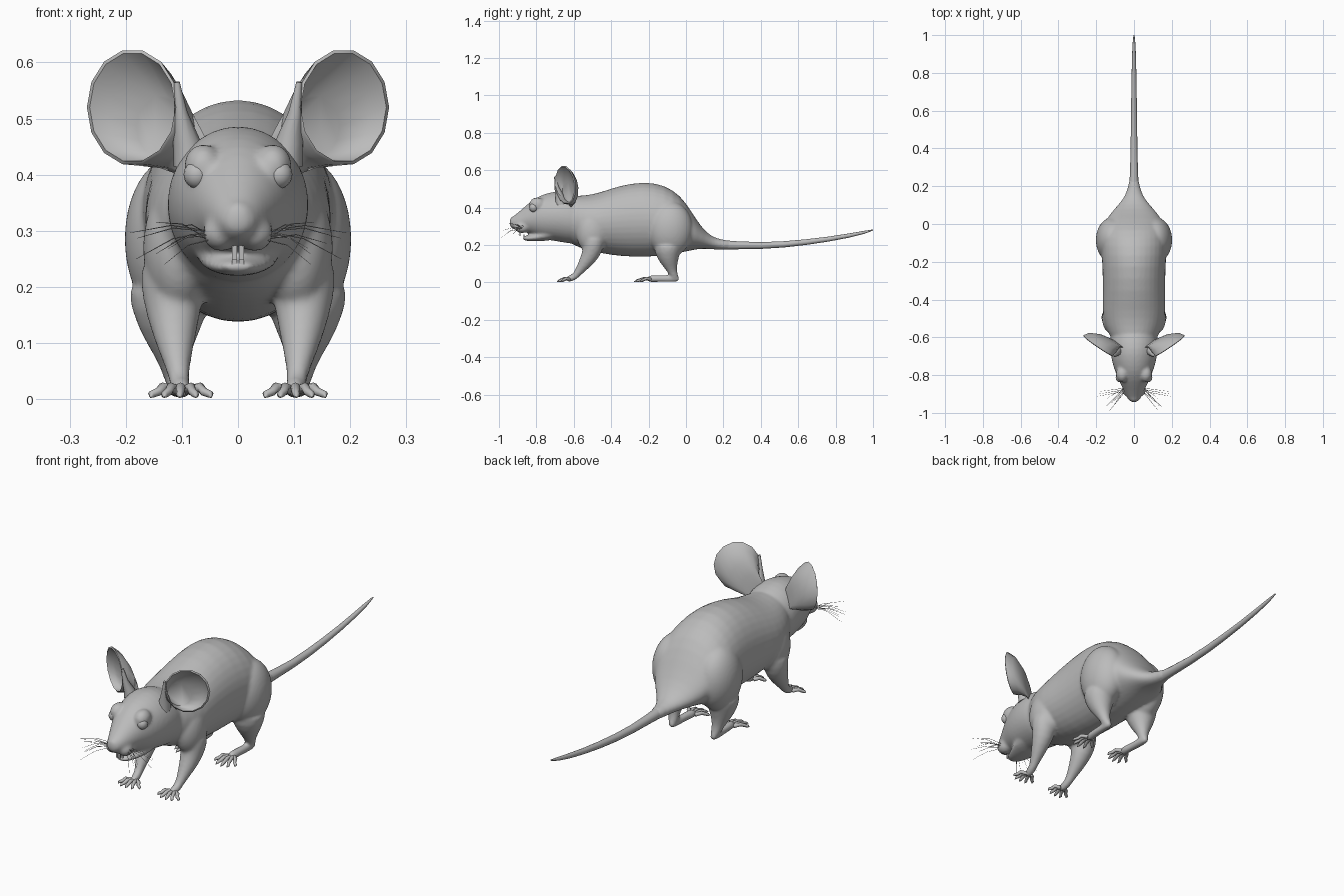
import bpy, bmesh, math, random
from mathutils import Vector

if "Cube" in bpy.data.objects:
    bpy.data.objects.remove(bpy.data.objects["Cube"])

random.seed(4)
grey = bpy.data.materials.new("grey")
grey.diffuse_color = (0.5, 0.5, 0.5, 1)
grey.use_nodes = True
grey.node_tree.nodes["Principled BSDF"].inputs["Base Color"].default_value = grey.diffuse_color


def loft(bm, rings):
    """Closed skin through a list of rings, capped at both ends."""
    rows = [[bm.verts.new(p) for p in ring] for ring in rings]
    n = len(rows[0])
    for a, b in zip(rows, rows[1:]):
        for i in range(n):
            j = (i + 1) % n
            bm.faces.new((a[i], a[j], b[j], b[i]))
    bm.faces.new(rows[0][::-1])
    bm.faces.new(rows[-1])


def oval(c, u, v, n):
    """Ring of n points around c with half axes u and v."""
    return [c + u * math.cos(math.tau * i / n) + v * math.sin(math.tau * i / n)
            for i in range(n)]


def sections(bm, rows, n=18):
    """Loft along y from rows of (y, bottom, top, half width)."""
    loft(bm, [oval(Vector((0, y, (b + t) / 2)), Vector((w, 0, 0)),
                   Vector((0, 0, (t - b) / 2)), n) for y, b, t, w in rows])


def tube(bm, path, n=12):
    """Tapered tube along rows of (x, y, z, radius)."""
    pts = [Vector(p[:3]) for p in path]
    rings = []
    for i, p in enumerate(pts):
        d = (pts[min(i + 1, len(pts) - 1)] - pts[max(i - 1, 0)]).normalized()
        side = Vector((1, 0, 0)) if abs(d.x) < 0.8 else Vector((0, 1, 0))
        u = (side - d * side.dot(d)).normalized()
        rings.append(oval(p, u * path[i][3], d.cross(u) * path[i][3], n))
    loft(bm, rings)


def ball(bm, c, r, seg=20):
    """Ellipsoid at c with radii r."""
    vs = bmesh.ops.create_uvsphere(bm, u_segments=seg, v_segments=seg // 2, radius=1)["verts"]
    for v in vs:
        v.co = Vector(c) + Vector((v.co.x * r[0], v.co.y * r[1], v.co.z * r[2]))


def finish(name, bm, smooth=True):
    bmesh.ops.recalc_face_normals(bm, faces=bm.faces)
    me = bpy.data.meshes.new(name)
    bm.to_mesh(me)
    bm.free()
    me.materials.append(grey)
    ob = bpy.data.objects.new(name, me)
    bpy.context.collection.objects.link(ob)
    if smooth:
        bpy.ops.object.select_all(action='DESELECT')
        ob.select_set(True)
        bpy.context.view_layer.objects.active = ob
        bpy.ops.object.shade_smooth_by_angle(angle=math.radians(50))
    return ob


# Body: torso, head, jaw and limbs fused into one skin
bm = bmesh.new()
sections(bm, [(-.66, .24, .45, .08), (-.61, .20, .465, .122), (-.54, .172, .466, .158),
              (-.46, .154, .482, .171), (-.36, .136, .52, .167), (-.22, .131, .545, .17),
              (-.11, .14, .522, .178), (-.03, .155, .468, .172), (.03, .17, .38, .148),
              (.08, .18, .298, .105), (.13, .177, .25, .06), (.18, .174, .229, .034),
              (.26, .175, .222, .023)])
sections(bm, [(-.945, .302, .335, .018), (-.925, .283, .352, .036), (-.88, .268, .389, .056),
              (-.83, .262, .436, .08), (-.78, .232, .467, .103), (-.72, .222, .486, .121),
              (-.66, .212, .492, .129), (-.60, .20, .475, .128), (-.52, .22, .44, .11)])
sections(bm, [(-.876, .23, .242, .016), (-.86, .222, .249, .034), (-.82, .218, .254, .05),
              (-.76, .22, .28, .075), (-.68, .23, .30, .08)])
ball(bm, (0, -.916, .328), (.032, .028, .027))
for s in (-1, 1):
    # brow ridge, cheek, shoulder and thigh
    ball(bm, (s * .062, -.795, .415), (.035, .045, .04))
    ball(bm, (s * .03, -.875, .295), (.034, .042, .032))
    ball(bm, (s * .105, -.50, .27), (.066, .09, .12))
    ball(bm, (s * .112, -.085, .285), (.093, .125, .15))
    # front leg
    tube(bm, [(s * .115, -.49, .26, .062), (s * .117, -.495, .20, .06),
              (s * .115, -.508, .15, .05), (s * .112, -.542, .10, .036),
              (s * .107, -.575, .055, .022), (s * .104, -.597, .028, .019),
              (s * .101, -.625, .019, .019), (s * .10, -.642, .015, .014)])
    # hind leg and long sole
    tube(bm, [(s * .12, -.095, .22, .085), (s * .122, -.10, .16, .073),
              (s * .12, -.088, .11, .05), (s * .115, -.076, .07, .029),
              (s * .11, -.064, .035, .022), (s * .108, -.05, .02, .019)])
    tube(bm, [(s * .108, -.032, .018, .014), (s * .108, -.07, .02, .02),
              (s * .105, -.13, .02, .018), (s * .10, -.185, .02, .021),
              (s * .10, -.21, .016, .015)])
body = finish("body", bm, False)
sub = body.modifiers.new("round", 'SUBSURF')
sub.levels = sub.render_levels = 1
rem = body.modifiers.new("fuse", 'REMESH')
rem.mode = 'VOXEL'
rem.voxel_size = 0.007
rem.use_smooth_shade = True
soft = body.modifiers.new("soften", 'SMOOTH')
soft.factor = 0.5
soft.iterations = 8

# Tail
bm = bmesh.new()
tube(bm, [(0, .15, .203, .026), (0, .2, .2, .025), (0, .28, .198, .021), (0, .4, .197, .018),
          (0, .52, .203, .0165), (0, .64, .215, .015), (0, .76, .231, .013),
          (0, .87, .25, .011), (0, .95, .267, .008), (0, 1.0, .28, .003)])
finish("tail", bm)

# Ears: cupped dishes opening forward and outward
bm = bmesh.new()
for s in (-1, 1):
    u, v = Vector((s * .83, .56, 0)), Vector((0, -.08, 1))
    cup = [(.07, -.64, .42, .035, .04), (.095, -.628, .45, .045, .052),
           (.128, -.618, .48, .062, .07), (.165, -.625, .507, .088, .093),
           (.188, -.645, .52, .098, .104), (.188, -.649, .52, .092, .098),
           (.168, -.636, .508, .08, .084), (.138, -.632, .486, .052, .056)]
    loft(bm, [oval(Vector((s * x, y, z)), u * a, v * b, 14) for x, y, z, a, b in cup])
finish("ears", bm)

# Ear roots: front ridge joining each ear to the crown
bm = bmesh.new()
for s in (-1, 1):
    tube(bm, [(s * .085, -.67, .42, .03), (s * .092, -.675, .46, .024),
              (s * .102, -.692, .51, .012), (s * .109, -.70, .565, .005)], 10)
finish("ear_roots", bm)

# Eyes
bm = bmesh.new()
for s in (-1, 1):
    ball(bm, (s * .073, -.814, .40), (.024, .024, .025), 16)
finish("eyes", bm)

# Teeth: upper and lower pairs
bm = bmesh.new()
for s in (-1, 1):
    for y, z, h in ((-.888, .263, .028), (-.866, .246, .022)):
        vs = bmesh.ops.create_cube(bm, size=1)["verts"]
        for p in vs:
            p.co = Vector((s * .006 + p.co.x * .009, y + p.co.y * .006, z + p.co.z * h))
finish("teeth", bm)

# Toes with pointed claws
bm = bmesh.new()
for s in (-1, 1):
    for root, reach in ((-.625, .062), (-.19, .085)):
        for k, dx in enumerate((-.054, -.027, .002, .03, .054)):
            r = reach * (.62, .92, 1, .93, .65)[k]
            x0, x1 = s * (.10 + dx * .25), s * (.102 + dx)
            xm = (x0 + x1 * 2) / 3
            tube(bm, [(x0, root, .016, .009), ((x0 + x1) / 2, root - r * .4, .021, .0085),
                      (xm, root - r * .7, .013, .0075),
                      (x1 * .9 + xm * .1, root - r * .88, .008, .0065),
                      (x1, root - r * 1.05, .003, .001)], 8)
finish("toes", bm)

# Whiskers
bm = bmesh.new()
for s in (-1, 1):
    for k in range(9):
        x0, y0, z0 = .045 + .004 * (k % 3), -.885 + .008 * (k % 3), .285 + .007 * (k // 3)
        x1 = random.uniform(.11, .20)
        y1 = -.99 + .013 * k
        z1 = .24 + .075 * ((k * 4) % 9) / 8
        tube(bm, [(s * x0, y0, z0, .0012),
                  (s * (x0 + x1) / 2, (y0 + y1) / 2, (z0 + z1) / 2 + .012, .001),
                  (s * x1, y1, z1, .0004)], 4)
finish("whiskers", bm)
